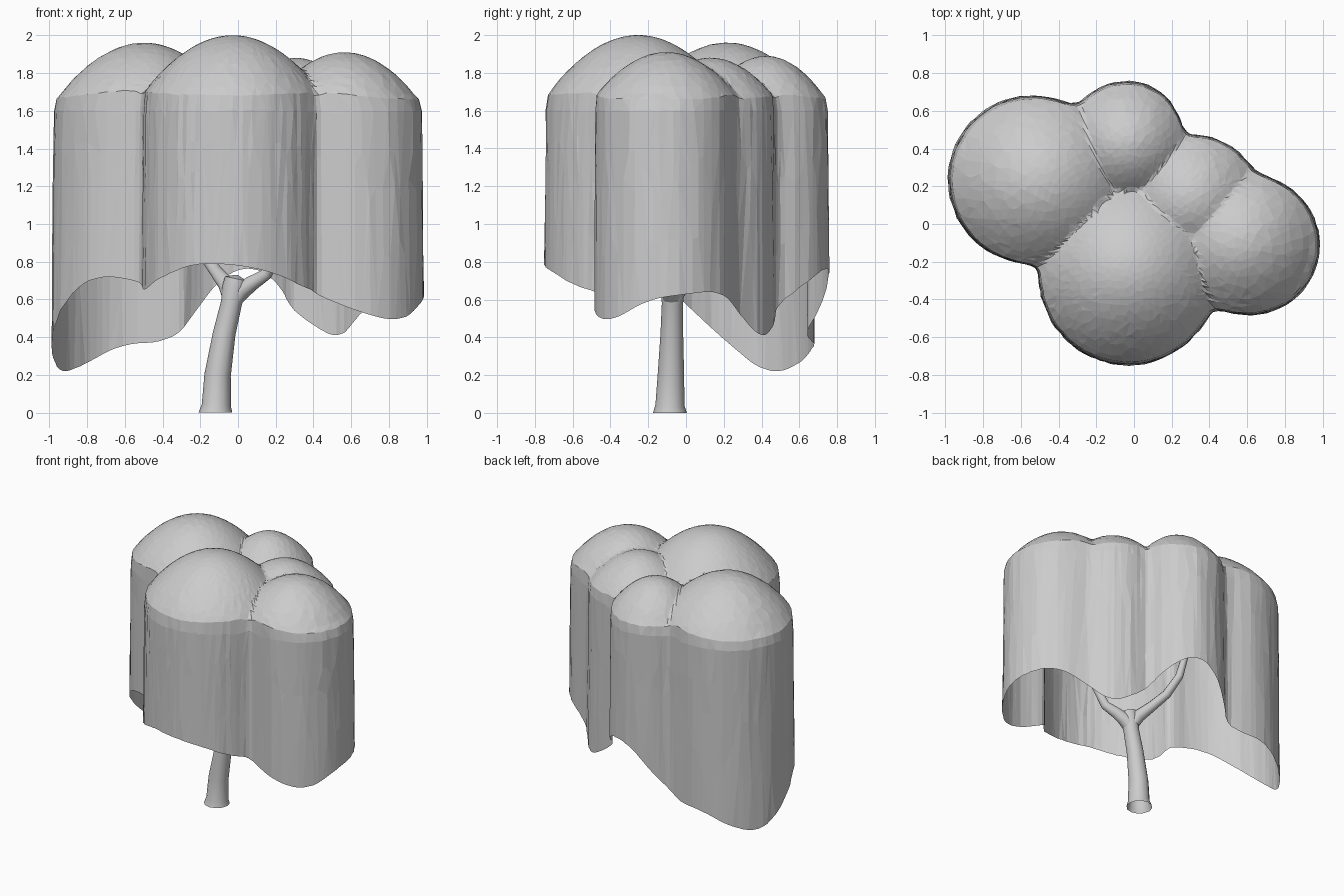
import bpy, bmesh, math, random
from mathutils import Vector

random.seed(4)
default_cube = bpy.data.objects.get("Cube")
if default_cube:
    bpy.data.objects.remove(default_cube, do_unlink=True)

grey = bpy.data.materials.new("plain_grey")
grey.use_nodes = True
grey.diffuse_color = (0.6, 0.6, 0.6, 1)
grey.node_tree.nodes["Principled BSDF"].inputs["Base Color"].default_value = grey.diffuse_color

SEGMENTS = 180
DOME_RINGS = 30
SHOULDER = 1.63
LEAN = 0.92  # dome peaks sit slightly towards the middle

# Foliage lobes: x, y, radius, top height
LOBES = [
    (-0.54, 0.235, 0.447, 1.96),
    (-0.04, 0.46, 0.30, 1.89),
    (-0.03, -0.275, 0.475, 2.0),
    (0.613, -0.112, 0.373, 1.91),
    (0.33, 0.14, 0.33, 1.88),
]

# Hem height in hundredths, at even steps around the canopy from +x
HEM = [63, 65, 52, 39, 45, 56, 69, 78, 73, 53, 37, 37, 25, 20, 38,
       58, 74, 69, 64, 69, 74, 79, 79, 77, 73, 67, 64, 52, 48, 60]


def make_object(name, bm):
    bmesh.ops.recalc_face_normals(bm, faces=bm.faces)
    mesh = bpy.data.meshes.new(name)
    bm.to_mesh(mesh)
    bm.free()
    mesh.materials.append(grey)
    obj = bpy.data.objects.new(name, mesh)
    bpy.context.collection.objects.link(obj)
    return obj


def bridge(bm, ring_a, ring_b):
    n = len(ring_a)
    for i in range(n):
        j = (i + 1) % n
        bm.faces.new((ring_a[i], ring_a[j], ring_b[j], ring_b[i]))


def soft_max(values, sharpness):
    return math.log(sum(math.exp(v * sharpness) for v in values)) / sharpness


def outline_radius(angle):
    # Walk inwards until the softly merged lobes are reached
    ux, uy = math.cos(angle), math.sin(angle)
    t = 1.2
    while soft_max([r - math.hypot(ux * t - x, uy * t - y) for x, y, r, top in LOBES], 30) < 0:
        t -= 0.003
    return t


def hem_height(angle):
    # Average of nearby steps, to round the corners of the hem
    total = 0
    for shift in (-0.4, -0.15, 0.15, 0.4):
        t = (angle / math.tau * len(HEM) + shift) % len(HEM)
        i = int(t)
        a, b = HEM[i], HEM[(i + 1) % len(HEM)]
        total += a + (b - a) * (t - i)
    return total / 400


def dome_height(x, y):
    heights = []
    for cx, cy, r, top in LOBES:
        d = min(1, math.hypot(x - cx * LEAN, y - cy * LEAN) / (r + 0.028))
        swell = max(0, math.cos(d * math.pi / 2)) ** 0.77
        heights.append((top - SHOULDER) * swell)
    return SHOULDER + max(max(heights), soft_max(heights, 45) - 0.01)


# Canopy: lobed dome running into a hanging open skirt
angles = [math.tau * i / SEGMENTS for i in range(SEGMENTS)]
radii = [outline_radius(a) for a in angles]

bm = bmesh.new()
centre = bm.verts.new((0, 0, dome_height(0, 0)))
previous = None
for k in range(1, DOME_RINGS + 1):
    f = 0.975 * k / DOME_RINGS
    ring = []
    for a, r in zip(angles, radii):
        x, y = math.cos(a) * r * f, math.sin(a) * r * f
        z = dome_height(x, y) + random.uniform(-0.003, 0.003) * f * f
        ring.append(bm.verts.new((x, y, z)))
    if previous:
        bridge(bm, previous, ring)
    else:
        for i in range(SEGMENTS):
            bm.faces.new((centre, ring[i], ring[(i + 1) % SEGMENTS]))
    previous = ring

for scale, drop in ((0.989, 0), (0.992, 0.2), (0.994, 0.4), (0.997, 0.7), (1, 1)):
    ring = []
    for a, r in zip(angles, radii):
        rr = r * scale + random.uniform(-0.003, 0.003)
        z = 1.6 + (hem_height(a) - 1.6) * drop
        ring.append(bm.verts.new((math.cos(a) * rr, math.sin(a) * rr, z)))
    bridge(bm, previous, ring)
    previous = ring
canopy = make_object("canopy", bm)

# Irregular facets
facets = canopy.modifiers.new("facets", "DECIMATE")
facets.ratio = 0.3


def limb(name, points, sides):
    # Open tube through (x, y, z, radius) points
    bm = bmesh.new()
    previous = None
    for i, p in enumerate(points):
        before, after = points[max(i - 1, 0)], points[min(i + 1, len(points) - 1)]
        direction = Vector(after[:3]) - Vector(before[:3])
        if i == 0:
            direction = Vector((0, 0, 1))
        turn = Vector((0, 0, 1)).rotation_difference(direction)
        ring = []
        for s in range(sides):
            a = math.tau * s / sides
            offset = turn @ Vector((math.cos(a), math.sin(a), 0)) * p[3]
            ring.append(bm.verts.new(Vector(p[:3]) + offset))
        if previous:
            bridge(bm, previous, ring)
        previous = ring
    return make_object(name, bm)


# Leaning trunk, rounded off at the fork, with two branches
limbs = [
    limb("trunk", [(-0.12, -0.085, 0, 0.09), (-0.115, -0.085, 0.04, 0.077),
                   (-0.108, -0.08, 0.2, 0.07), (-0.073, -0.075, 0.42, 0.06),
                   (-0.035, -0.072, 0.58, 0.056), (-0.02, -0.07, 0.66, 0.064),
                   (-0.01, -0.07, 0.71, 0.06), (-0.005, -0.07, 0.73, 0.005)], 12),
    limb("right_branch", [(-0.03, -0.07, 0.6, 0.05), (-0.06, -0.02, 0.68, 0.046),
                          (-0.11, 0.07, 0.74, 0.036), (-0.16, 0.16, 0.81, 0.032),
                          (-0.2, 0.25, 0.93, 0.028), (-0.25, 0.3, 1.2, 0.02)], 10),
    limb("left_branch", [(-0.03, -0.07, 0.58, 0.05), (0.02, -0.08, 0.65, 0.05),
                         (0.08, -0.1, 0.69, 0.04), (0.15, -0.13, 0.735, 0.033),
                         (0.21, -0.16, 0.87, 0.028), (0.25, -0.15, 1.2, 0.02)], 10),
]

# Smooth bark
bpy.ops.object.select_all(action="DESELECT")
for obj in limbs:
    obj.select_set(True)
bpy.context.view_layer.objects.active = limbs[0]
bpy.ops.object.shade_smooth_by_angle(angle=math.radians(45))
